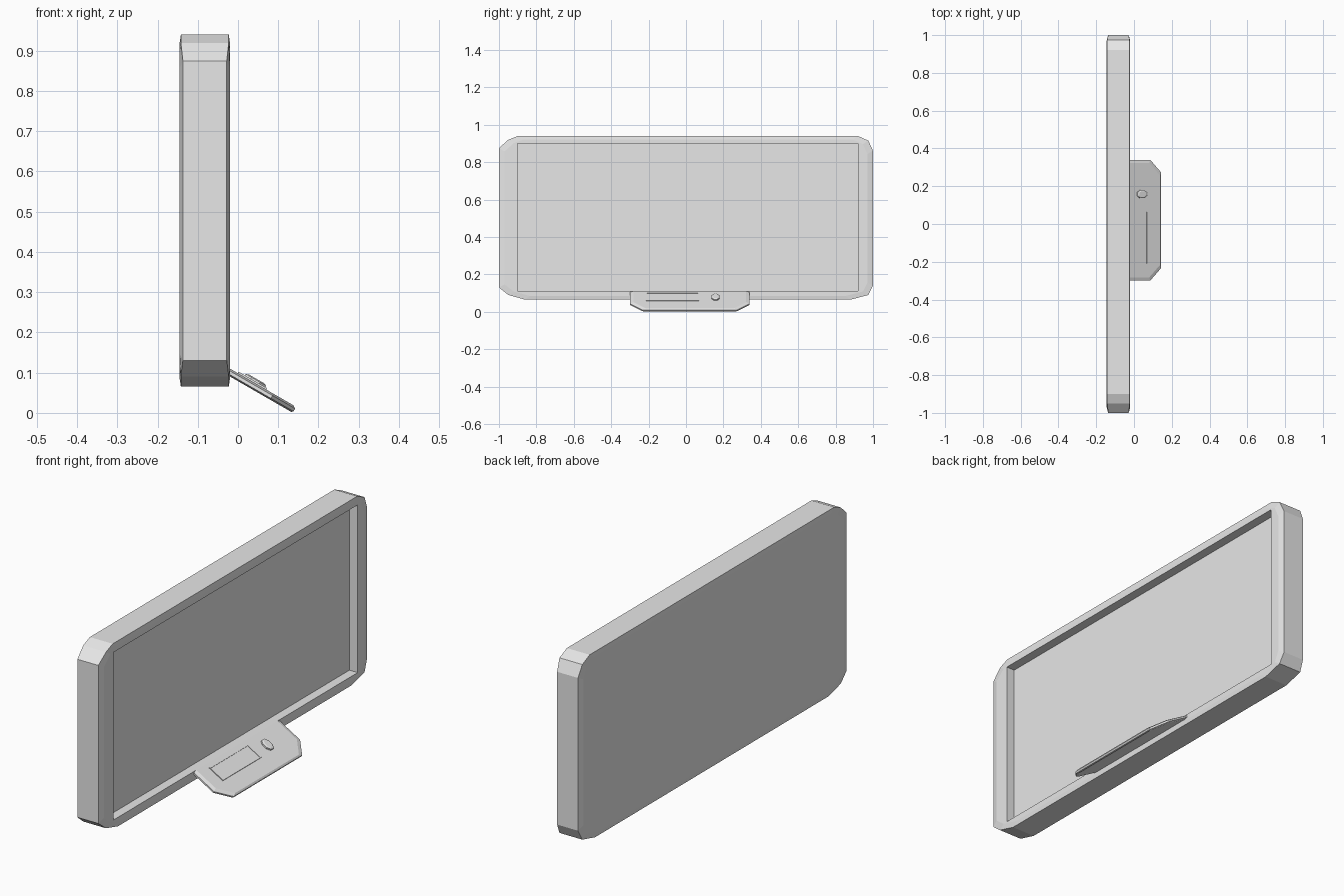
import bpy, bmesh, math
from mathutils import Matrix, Vector

if "Cube" in bpy.data.objects:
    bpy.data.objects.remove(bpy.data.objects["Cube"])

grey = bpy.data.materials.new("light_grey")
grey.diffuse_color = (0.8, 0.8, 0.8, 1)
grey.use_nodes = True
grey.node_tree.nodes["Principled BSDF"].inputs["Base Color"].default_value = grey.diffuse_color


def loft(name, rings, matrix=Matrix.Identity(4)):
    """Skin a stack of equal-length rings and cap both ends."""
    bm = bmesh.new()
    loops = [[bm.verts.new(matrix @ Vector(p)) for p in ring] for ring in rings]
    for a, b in zip(loops, loops[1:]):
        for i in range(len(a)):
            j = (i + 1) % len(a)
            bm.faces.new((a[i], a[j], b[j], b[i]))
    bm.faces.new(loops[0][::-1])
    bm.faces.new(loops[-1])
    bmesh.ops.remove_doubles(bm, verts=bm.verts, dist=1e-5)
    bmesh.ops.recalc_face_normals(bm, faces=bm.faces)
    me = bpy.data.meshes.new(name)
    bm.to_mesh(me)
    bm.free()
    me.materials.append(grey)
    ob = bpy.data.objects.new(name, me)
    bpy.context.collection.objects.link(ob)
    return ob


# Screen housing: chamfered outline in (y, z), with softened rims
outline = [(-0.86, 0.065), (0.88, 0.065), (0.975, 0.09), (1, 0.14),
           (1, 0.86), (0.975, 0.915), (0.92, 0.94),
           (-0.9, 0.94), (-0.95, 0.92), (-1, 0.875), (-1, 0.13), (-0.95, 0.09)]
BACK, FRONT, RECESS = -0.145, -0.02, -0.063


def outer(x, direction):
    return [(x + direction * (0.008 if abs(y) > 0.98 else 0.003), y, z)
            for y, z in outline]


def inner(x):
    return [(x, y * 0.97, 0.5 + (z - 0.5) * 0.955) for y, z in outline]


def opening(x):
    # every outline point snaps to its nearest rectangle corner
    return [(x, 0.92 if y > 0 else -0.9, 0.90 if z > 0.5 else 0.11)
            for y, z in outline]


loft("screen_housing", [inner(BACK), outer(BACK, 1), outer(FRONT, -1),
                        inner(FRONT), opening(FRONT), opening(RECESS)])

# Sloping control shelf: local axes are down-slope, y, and surface normal
slope = Matrix.Translation((-0.02, 0.02, 0.11)) @ Matrix.Rotation(math.radians(30), 4, 'Y')


def shelf_ring(n, side, tip):
    w, t = 0.32 - side, 0.255 - side
    return [(0, -w, n), (0.125 - tip, -w, n), (0.19 - tip, -t, n),
            (0.19 - tip, t, n), (0.125 - tip, w, n), (0, w, n)]


loft("control_shelf", [shelf_ring(-0.017, 0.012, 0.004), shelf_ring(-0.013, 0, 0),
                       shelf_ring(-0.005, 0, 0), shelf_ring(0, 0.018, 0.008)], slope)


# Raised touch plate with a shallow inset face
def plate_ring(n, d):
    return [(0.022 + d, -0.235 + d, n), (0.105 - d, -0.235 + d, n),
            (0.105 - d, 0.05 - d, n), (0.022 + d, 0.05 - d, n)]


loft("touch_plate", [plate_ring(-0.002, 0), plate_ring(0.004, 0),
                     plate_ring(0.004, 0.006), plate_ring(0.002, 0.006)], slope)


# Small eight-sided knob
def knob_ring(n, s):
    return [(0.07 + 0.032 * s * math.cos(a), 0.138 + 0.023 * s * math.sin(a), n)
            for a in (math.pi * (k + 0.5) / 4 for k in range(8))]


loft("knob", [knob_ring(-0.002, 1), knob_ring(0.008, 1), knob_ring(0.011, 0.7)], slope)
